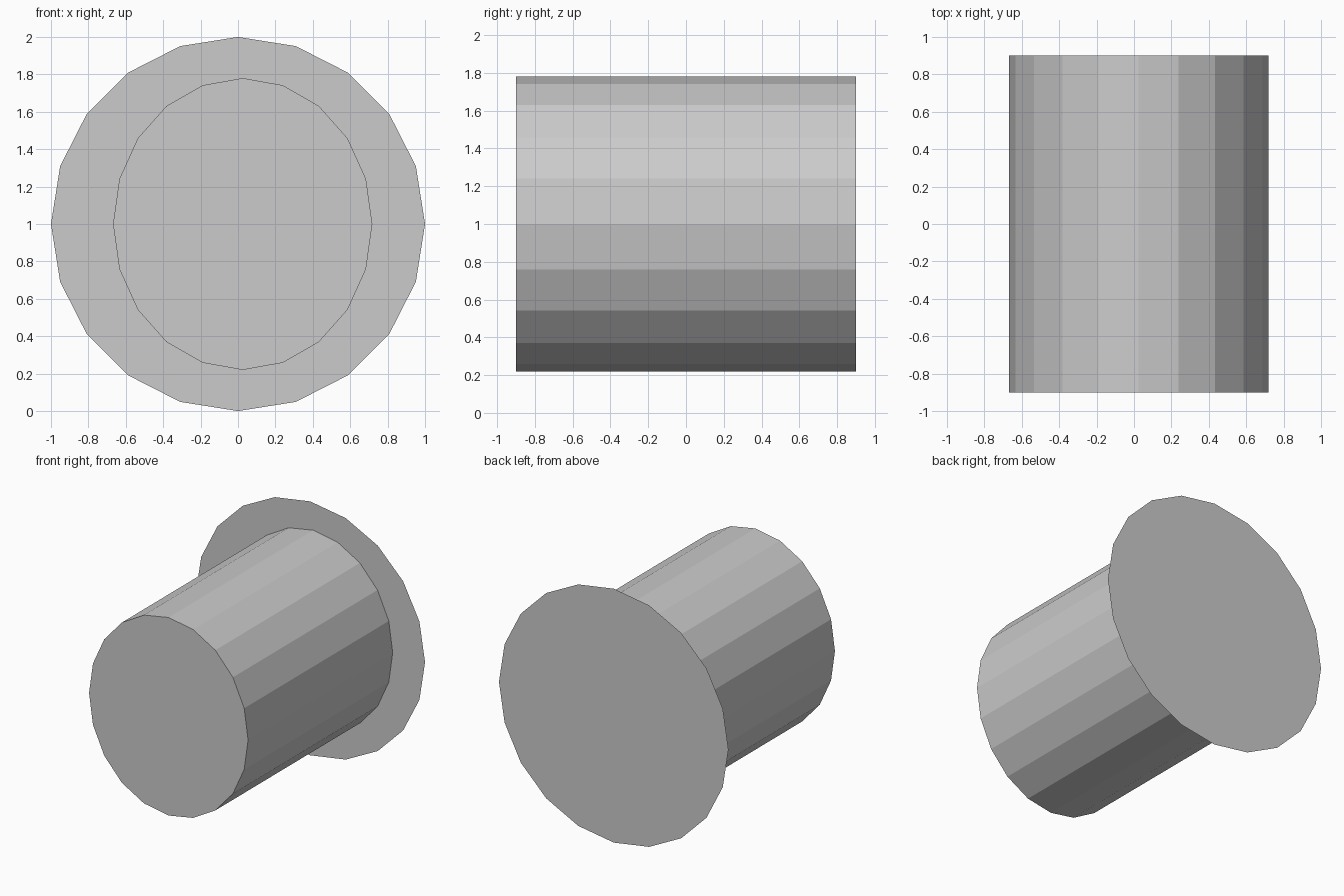
import bpy, bmesh
from math import sin, cos, pi

if "Cube" in bpy.data.objects:
    bpy.data.objects.remove(bpy.data.objects["Cube"])

SIDES = 20


def ring(bm, cx, rx, rz, y):
    """Ellipse of vertices in the xz plane, centred at z = 1."""
    return [bm.verts.new((cx + rx * sin(2 * pi * i / SIDES), y,
                          1 + rz * cos(2 * pi * i / SIDES)))
            for i in range(SIDES)]


def finish(bm, name):
    mesh = bpy.data.meshes.new(name)
    bm.to_mesh(mesh)
    bm.free()
    bpy.context.collection.objects.link(bpy.data.objects.new(name, mesh))


# Oval drum: closed front, its back end sealed by the disc
bm = bmesh.new()
front = ring(bm, 0.025, 0.693, 0.78, -0.9)
back = ring(bm, 0.025, 0.693, 0.78, 0.9)
bm.faces.new(front)
for i in range(SIDES):
    j = (i + 1) % SIDES
    bm.faces.new((front[i], front[j], back[j], back[i]))
bmesh.ops.recalc_face_normals(bm, faces=bm.faces)
if bm.faces[:][0].normal.y > 0:
    bmesh.ops.reverse_faces(bm, faces=bm.faces)
finish(bm, "drum")

# Paper-thin round back disc, facing backwards
bm = bmesh.new()
face = bm.faces.new(ring(bm, 0, 1, 1, 0.9))
face.normal_update()
if face.normal.y < 0:
    face.normal_flip()
finish(bm, "back_disc")
